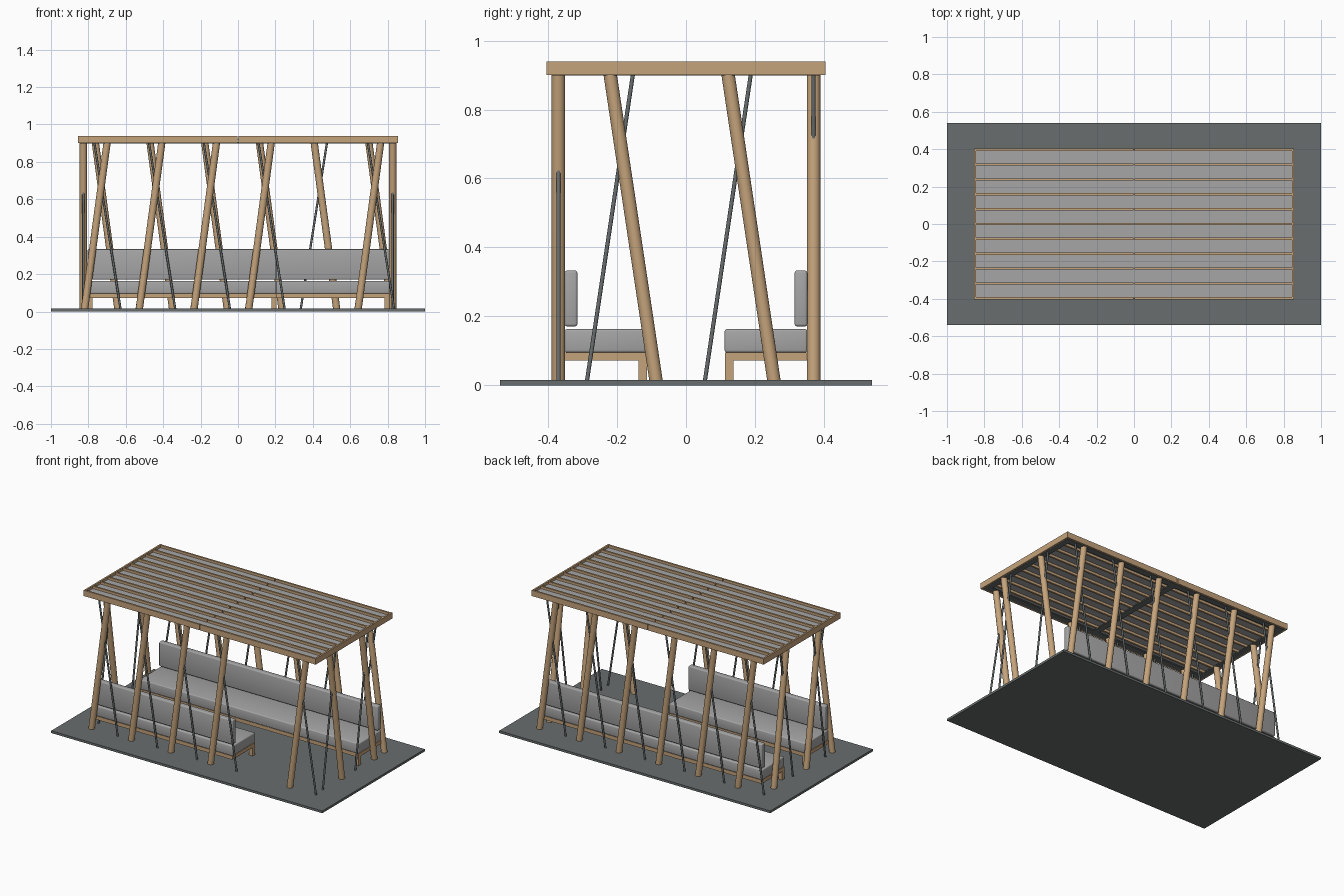
import bpy, bmesh
from mathutils import Matrix, Vector

if "Cube" in bpy.data.objects:
    bpy.data.objects.remove(bpy.data.objects["Cube"])


def material(name, rgb):
    m = bpy.data.materials.new(name)
    m.diffuse_color = (*rgb, 1)
    m.use_nodes = True
    m.node_tree.nodes["Principled BSDF"].inputs["Base Color"].default_value = m.diffuse_color
    return m


WOOD = material("warm wood", (0.56, 0.37, 0.20))
GREY = material("light grey", (0.38, 0.38, 0.38))
DARK = material("dark steel grey", (0.14, 0.155, 0.155))


def finish(name, bm, mat, smooth=False):
    me = bpy.data.meshes.new(name)
    bm.to_mesh(me)
    bm.free()
    me.materials.append(mat)
    ob = bpy.data.objects.new(name, me)
    bpy.context.collection.objects.link(ob)
    if smooth:
        bpy.ops.object.select_all(action='DESELECT')
        ob.select_set(True)
        bpy.context.view_layer.objects.active = ob
        bpy.ops.object.shade_smooth_by_angle()
    return ob


def box(name, x, y, z, mat, bevel=0):
    """Box from (min, max) ranges, optionally with rounded edges."""
    bm = bmesh.new()
    bmesh.ops.create_cube(bm, size=1)
    size = [r[1] - r[0] for r in (x, y, z)]
    mid = [(r[1] + r[0]) / 2 for r in (x, y, z)]
    bmesh.ops.scale(bm, vec=size, verts=bm.verts)
    bmesh.ops.translate(bm, vec=mid, verts=bm.verts)
    if bevel:
        bmesh.ops.bevel(bm, geom=bm.edges[:], offset=bevel, segments=3,
                        profile=0.5, affect='EDGES')
    return finish(name, bm, mat, bool(bevel))


Z0, Z1 = 0.014, 0.902


def pole(name, bottom, top, r, mat):
    """Leaning round bar with level ends, between floor and roof."""
    bm = bmesh.new()
    bmesh.ops.create_cone(bm, cap_ends=True, segments=24, radius1=r,
                          radius2=r, depth=Z1 - Z0)
    a, b = Vector(bottom), Vector(top)
    for v in bm.verts:
        p = a.lerp(b, 0 if v.co.z < 0 else 1)
        v.co.x += p.x
        v.co.y += p.y
        v.co.z += (Z0 + Z1) / 2
    return finish(name, bm, mat, True)


R, r, ROW, PITCH = 0.0195, 0.006, 0.37, 0.2925

# floor slab
box("floor_slab", (-1, 1), (-0.54, 0.54), (0, 0.015), DARK)

# long sides: the back is the front turned half round; front has an entrance
for side, s in (("front", 1), ("back", -1)):
    for i in range(6):
        if side == "front" and i == 4:
            continue
        d = i * PITCH
        pole(f"{side}_post", (s * (-0.82 + d), -s * ROW),
             (s * (-0.70 + d), -s * ROW), R, WOOD)
        pole(f"{side}_brace_rod", (s * (-0.628 + d), -s * ROW),
             (s * (-0.768 + d), -s * ROW), r, DARK)

# short ends
for side, x in (("left", -0.827), ("right", 0.827)):
    for dy in (0, 0.342):
        pole(f"{side}_end_post", (x, -0.087 + dy), (x, -0.22 + dy), R, WOOD)
        pole(f"{side}_end_brace_rod", (x, -0.287 + dy), (x, -0.154 + dy), r, DARK)

# benches: short one in front, full length one at the back
for side, s, x0, x1 in (("front", -1, -0.805, 0.205), ("back", 1, -0.805, 0.81)):
    def ys(a, b):
        return (min(s * a, s * b), max(s * a, s * b))
    box(f"{side}_bench_frame", (x0, x1), ys(0.113, 0.352), (0.072, 0.096), WOOD)
    for lx in (x0, x1 - 0.026):
        box(f"{side}_bench_leg", (lx, lx + 0.026), ys(0.113, 0.138), (0.014, 0.073), WOOD)
    box(f"{side}_seat_cushion", (x0, x1), ys(0.112, 0.352), (0.095, 0.163), GREY, 0.007)
    box(f"{side}_back_cushion", (x0, x1), ys(0.315, 0.352), (0.171, 0.333), GREY, 0.007)

# roof: two halves with a narrow joint, each with beams and panel
for half, s in (("left", -1), ("right", 1)):
    xr = tuple(sorted((s * 0.003, s * 0.846)))
    for i in range(11):
        y = -0.397 + i * 0.0794
        t = 0.006
        box(f"{half}_roof_beam", xr, (y - t, y + t), (0.9, 0.938), WOOD)
    box(f"{half}_roof_end_beam", tuple(sorted((s * 0.845, s * 0.856))),
        (-0.404, 0.404), (0.9, 0.939), WOOD)
    box(f"{half}_roof_panel", tuple(sorted((0, s * 0.846))), (-0.397, 0.397),
        (0.916, 0.922), GREY)

# steel frame under the roof
for s in (-1, 1):
    box("roof_steel_rail", (-0.845, 0.845), tuple(sorted((s * 0.35, s * 0.39))),
        (0.899, 0.906), DARK)
    box("roof_steel_end", tuple(sorted((s * 0.807, s * 0.845))), (-0.35, 0.35),
        (0.899, 0.906), DARK)
box("roof_steel_middle", (-0.02, 0.02), (-0.35, 0.35), (0.899, 0.906), DARK)
